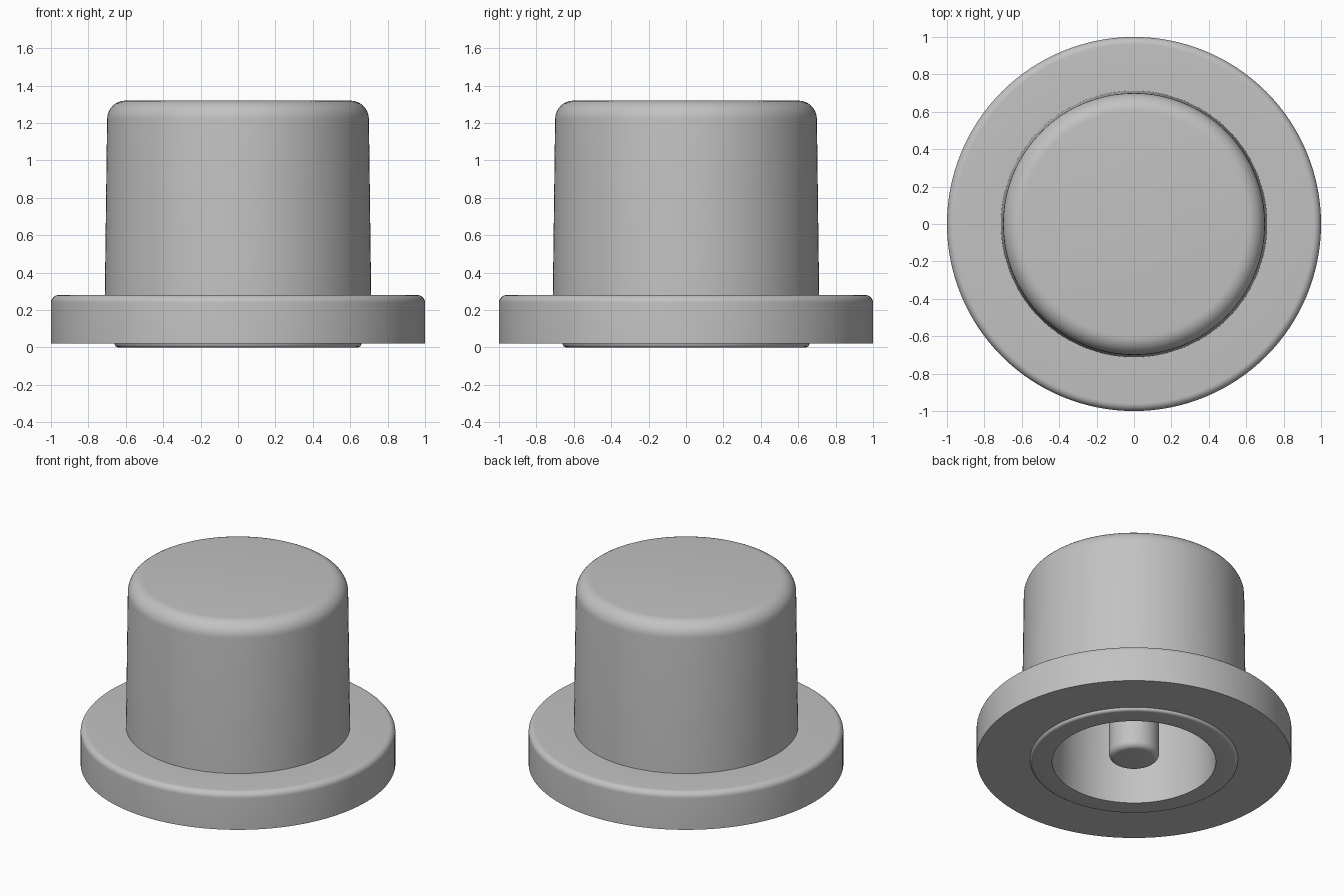
import bpy
import bmesh
from math import cos, sin, pi, tau, radians

if "Cube" in bpy.data.objects:
    bpy.data.objects.remove(bpy.data.objects["Cube"], do_unlink=True)

grey = bpy.data.materials.new("light_grey_plastic")
grey.use_nodes = True
colour = (0.54, 0.54, 0.54, 1)
grey.diffuse_color = colour
grey.node_tree.nodes["Principled BSDF"].inputs["Base Color"].default_value = colour


def fillet(r, z, size, start, steps=8):
    """Quarter round about (r, z), turning anticlockwise from the start angle."""
    return [(r + size * cos(start + pi / 2 * i / steps),
             z + size * sin(start + pi / 2 * i / steps)) for i in range(steps + 1)]


def lathe(name, profile, segments=128):
    """Spin a radius/height profile about the z axis."""
    bm = bmesh.new()
    verts = [bm.verts.new((r, 0, z)) for r, z in profile]
    edges = [bm.edges.new(pair) for pair in zip(verts, verts[1:])]
    bmesh.ops.spin(bm, geom=verts + edges, cent=(0, 0, 0), axis=(0, 0, 1),
                   angle=tau, steps=segments, use_duplicate=False)
    bmesh.ops.remove_doubles(bm, verts=bm.verts, dist=0.0001)
    bmesh.ops.recalc_face_normals(bm, faces=bm.faces)
    mesh = bpy.data.meshes.new(name)
    bm.to_mesh(mesh)
    bm.free()
    mesh.materials.append(grey)
    obj = bpy.data.objects.new(name, mesh)
    bpy.context.collection.objects.link(obj)
    bpy.ops.object.select_all(action="DESELECT")
    obj.select_set(True)
    bpy.context.view_layer.objects.active = obj
    bpy.ops.object.shade_smooth_by_angle(angle=radians(30))
    return obj


# Hollow cap: cavity, raised bottom ring, flange, tapered wall, rounded top
cap = [(0, 1.14), (0.5, 1.14), (0.52, 0)]
cap += fillet(0.64, 0.02, 0.02, -pi / 2, 4)
cap += [(1, 0.02)]
cap += fillet(0.96, 0.24, 0.04, 0)
cap += [(0.712, 0.28)]
cap += fillet(0.6, 1.22, 0.1, 0)
cap += [(0, 1.32)]
lathe("hollow_cap", cap)

# Centre post inside the cavity, rounded at its lower end
post = [(0, 0.025)] + fillet(0.12, 0.065, 0.04, -pi / 2) + [(0.16, 1.16), (0, 1.16)]
lathe("centre_post", post, 64)
